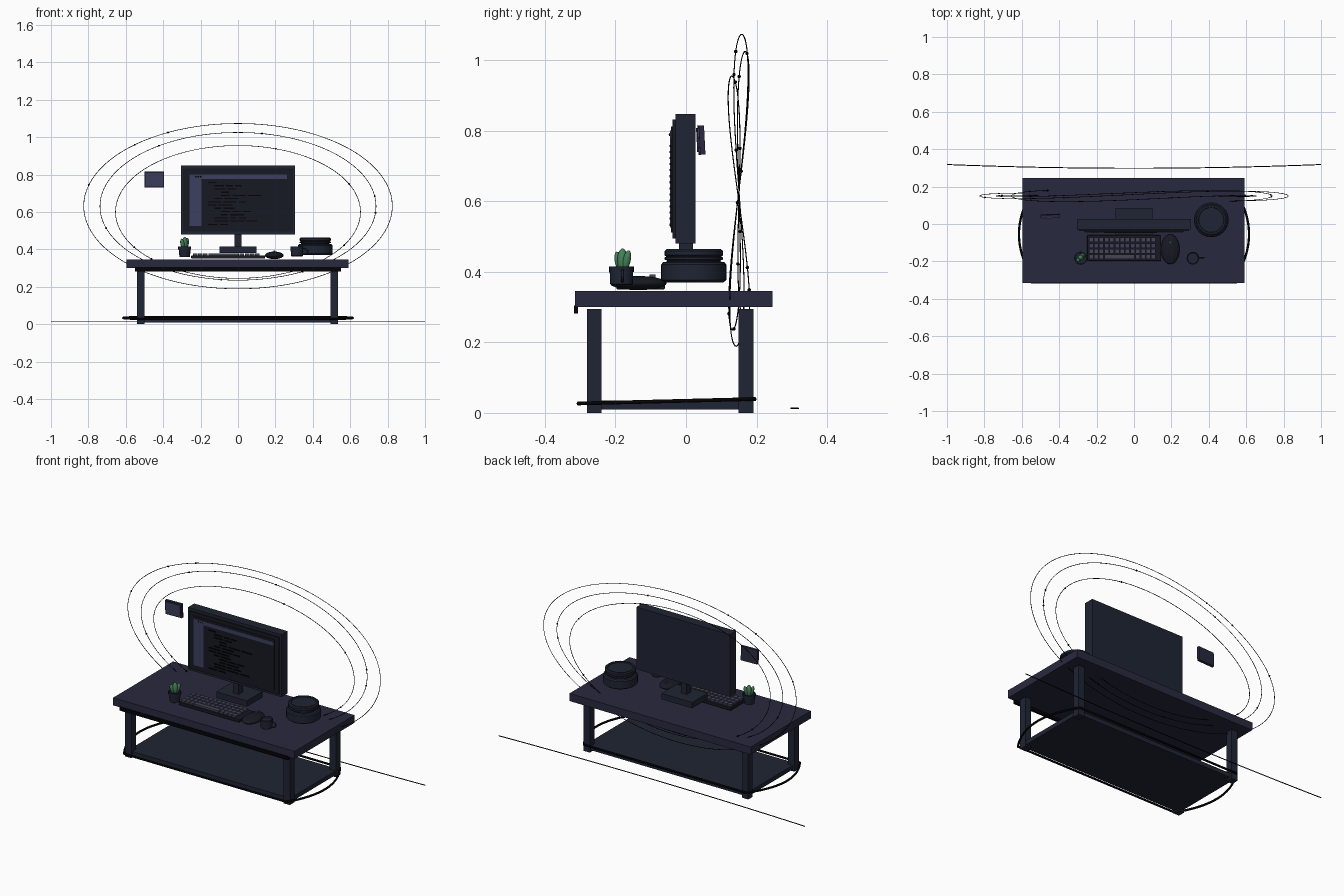
import bpy, math, random
from math import sin, cos, pi, sqrt

if "Cube" in bpy.data.objects:
    bpy.data.objects.remove(bpy.data.objects["Cube"])
random.seed(4)

def mat(name, r, g, b):
    m = bpy.data.materials.new(name)
    m.diffuse_color = (r, g, b, 1)
    m.use_nodes = True
    m.node_tree.nodes["Principled BSDF"].inputs["Base Color"].default_value = m.diffuse_color
    return m

NAVY = mat("navy", .022, .022, .05)
SLATE = mat("slate", .014, .018, .033)
PANEL = mat("panel", .045, .05, .11)
DARK = mat("dark", .008, .01, .016)
KEY = mat("key", .06, .06, .1)
BLACK = mat("black", .001, .001, .002)
GREEN = mat("green", .06, .22, .1)

def finish(name, m, bevel=0, smooth=False):
    o = bpy.context.object
    o.name = name
    o.data.materials.append(m)
    if bevel:
        b = o.modifiers.new("bevel", 'BEVEL')
        b.width, b.segments = bevel, 2
    if smooth:
        bpy.ops.object.shade_smooth_by_angle()
    return o

def box(name, x0, x1, y0, y1, z0, z1, m, bevel=0):
    bpy.ops.mesh.primitive_cube_add(size=1, location=((x0+x1)/2, (y0+y1)/2, (z0+z1)/2))
    o = bpy.context.object
    o.scale = (x1-x0, y1-y0, z1-z0)
    bpy.ops.object.transform_apply(location=False, rotation=False, scale=True)
    return finish(name, m, bevel)

def ball(name, loc, size, m, rot=(0, 0, 0), seg=20, rings=12):
    bpy.ops.mesh.primitive_uv_sphere_add(segments=seg, ring_count=rings, radius=1, location=loc, rotation=rot)
    bpy.context.object.scale = size
    return finish(name, m, smooth=True)

def lathe(name, x, y, profile, m, n=32):
    # profile of (radius, z) spun around a vertical axis
    verts = [(r*cos(2*pi*i/n), r*sin(2*pi*i/n), z) for r, z in profile for i in range(n)]
    faces = [(k*n+i, k*n+(i+1) % n, (k+1)*n+(i+1) % n, (k+1)*n+i)
             for k in range(len(profile)-1) for i in range(n)]
    faces += [tuple(reversed(range(n))), tuple(range((len(profile)-1)*n, len(profile)*n))]
    me = bpy.data.meshes.new(name)
    me.from_pydata(verts, [], faces)
    o = bpy.data.objects.new(name, me)
    o.location = (x, y, 0)
    bpy.context.collection.objects.link(o)
    select(o)
    return finish(name, m, smooth=True)

def select(o):
    bpy.ops.object.select_all(action='DESELECT')
    o.select_set(True)
    bpy.context.view_layer.objects.active = o

def tube(name, pts, r, m, closed=False):
    c = bpy.data.curves.new(name, 'CURVE')
    c.dimensions = '3D'
    c.bevel_depth, c.bevel_resolution, c.use_fill_caps = r, 1, not closed
    s = c.splines.new('POLY')
    s.points.add(len(pts)-1)
    for p, q in zip(s.points, pts):
        p.co = (*q, 1)
    s.use_cyclic_u = closed
    o = bpy.data.objects.new(name, c)
    bpy.context.collection.objects.link(o)
    select(o)
    bpy.ops.object.convert(target='MESH')
    return finish(name, m)

# desk
box("desk_top", -.595, .59, -.315, .245, .3, .345, NAVY)
for sx in (-.52, .515):
    for y in (-.26, .17):
        box("desk_leg", sx-.02, sx+.02, y-.021, y+.021, 0, .295, SLATE)
box("lower_shelf", -.53, .53, -.27, .18, .01, .035, SLATE)
box("front_light_strip", -.55, .55, -.318, -.306, .282, .305, BLACK)

# glowing tube running round the shelf, with bowed ends
loop = []
for s in (1, -1):
    for i in range(25):
        u = -1 + i/12
        y = -.055 + s*u*.25
        loop.append((s*(.53 + .085*(1-u*u)), y, .033 + (y+.055)*.025))
tube("shelf_light_tube", loop, .006, BLACK, True)

# bowed floor line behind the desk
tube("floor_line", [(x/12, .298+.02*(x/12)**2, .013) for x in range(-12, 13)], .0025, BLACK)

# wavy orbit rings
RINGS = [(.655, .355, .6, -.02, .015), (.738, .395, .63, .018, .015), (.825, .442, .631, .008, .02)]
def orbit(k, t):
    rx, rz, zc, tilt, wave = RINGS[k]
    return (rx*cos(t), .15 + tilt*sin(t) + wave*sin(2*t), zc + rz*sin(t))
for k in range(3):
    tube("orbit_ring", [orbit(k, 2*pi*i/96) for i in range(96)], .0016, BLACK, True)
DOTS = [(2, 165), (1, 197), (0, 212), (2, 132), (2, 117), (1, 80), (0, 72), (0, 25), (1, 8),
        (1, -5), (0, -30), (1, -62), (1, 263), (0, 225), (1, 125)]
for k, a in DOTS:
    ball("orbit_dot", orbit(k, math.radians(a)), (.005,)*3, BLACK, seg=8, rings=6)

# monitor
box("monitor_body", -.305, .305, -.03, .027, .48, .848, SLATE)
box("monitor_bezel", -.293, .293, -.038, -.03, .495, .832, DARK)
box("monitor_screen", -.265, .265, -.042, -.038, .512, .812, DARK)
box("title_bar", -.26, .262, -.045, -.042, .777, .8, PANEL)
box("side_bar", -.26, -.195, -.045, -.042, .525, .777, PANEL)
for i in range(3):
    ball("title_dot", (-.225+i*.013, -.046, .789), (.004, .003, .004), BLACK, seg=8, rings=6)
INDENT = [0, 1, 1, 2, 2, 1, 0, 0, 1, 2, 2, 1, 1, 0]
for i, d in enumerate(INDENT):
    x, z = -.16 + d*.035, .757 - i*.0172
    for j in range(random.choice((1, 2, 3))):
        w = random.uniform(.03, .08)
        box("code_line", x, x+w, -.047, -.042, z-.003, z+.003, BLACK)
        x += w + .012
box("monitor_neck", -.018, .018, -.02, .02, .41, .485, SLATE)
box("monitor_foot", -.1, .1, -.06, .085, .38, .415, SLATE)

# keyboard
box("keyboard_base", -.25, .145, -.197, -.06, .35, .367, DARK, .003)
for r in range(4):
    for c in range(13):
        if r == 0 and 3 <= c <= 8:
            continue
        x, y = -.231 + c*.0278, -.175 + r*.03
        box("key", x-.0105, x+.0135, y-.012, y+.012, .367, .378, KEY if r != 2 else PANEL)
box("space_key", -.158, .002, -.187, -.163, .367, .378, KEY)

# mouse
ball("mouse_body", (.194, -.135, .368), (.05, .08, .02), DARK, seg=28, rings=14)
box("mouse_wheel", .189, .199, -.104, -.086, .376, .393, KEY, .002)

# round hub with a stepped lid
lathe("round_hub", .413, .022, [(.084, .37), (.093, .377), (.093, .42), (.087, .427), (.076, .429),
      (.076, .432), (.083, .435), (.083, .44), (.078, .443), (.083, .447), (.083, .459), (.077, .464),
      (.068, .464), (.066, .459)], SLATE)

# mug with handle
lathe("mug", .315, -.183, [(.028, .362), (.032, .366), (.034, .415), (.030, .415), (.028, .405)], SLATE, 24)
tube("mug_handle", [(.346+.028*sin(pi*i/10), -.18, .389+.016*cos(pi*i/10)) for i in range(11)], .004, SLATE)

# potted cactus
lathe("cactus_pot", -.285, -.183, [(.028, .36), (.032, .4), (.035, .4), (.035, .415), (.03, .415), (.029, .408)], SLATE, 24)
ball("cactus_stem", (-.285, -.18, .432), (.015, .015, .034), GREEN)
ball("cactus_arm", (-.297, -.191, .43), (.011, .011, .028), GREEN, (.2, -.2, 0))
ball("cactus_arm", (-.274, -.168, .432), (.011, .011, .03), GREEN, (-.2, .15, 0))

# floating card
card = box("floating_card", -.5, -.395, .036, .051, .732, .815, NAVY)
face = box("card_face", -.493, -.402, .032, .037, .739, .808, PANEL)
for o in (card, face):
    o.rotation_euler = (.05, 0, .04)
